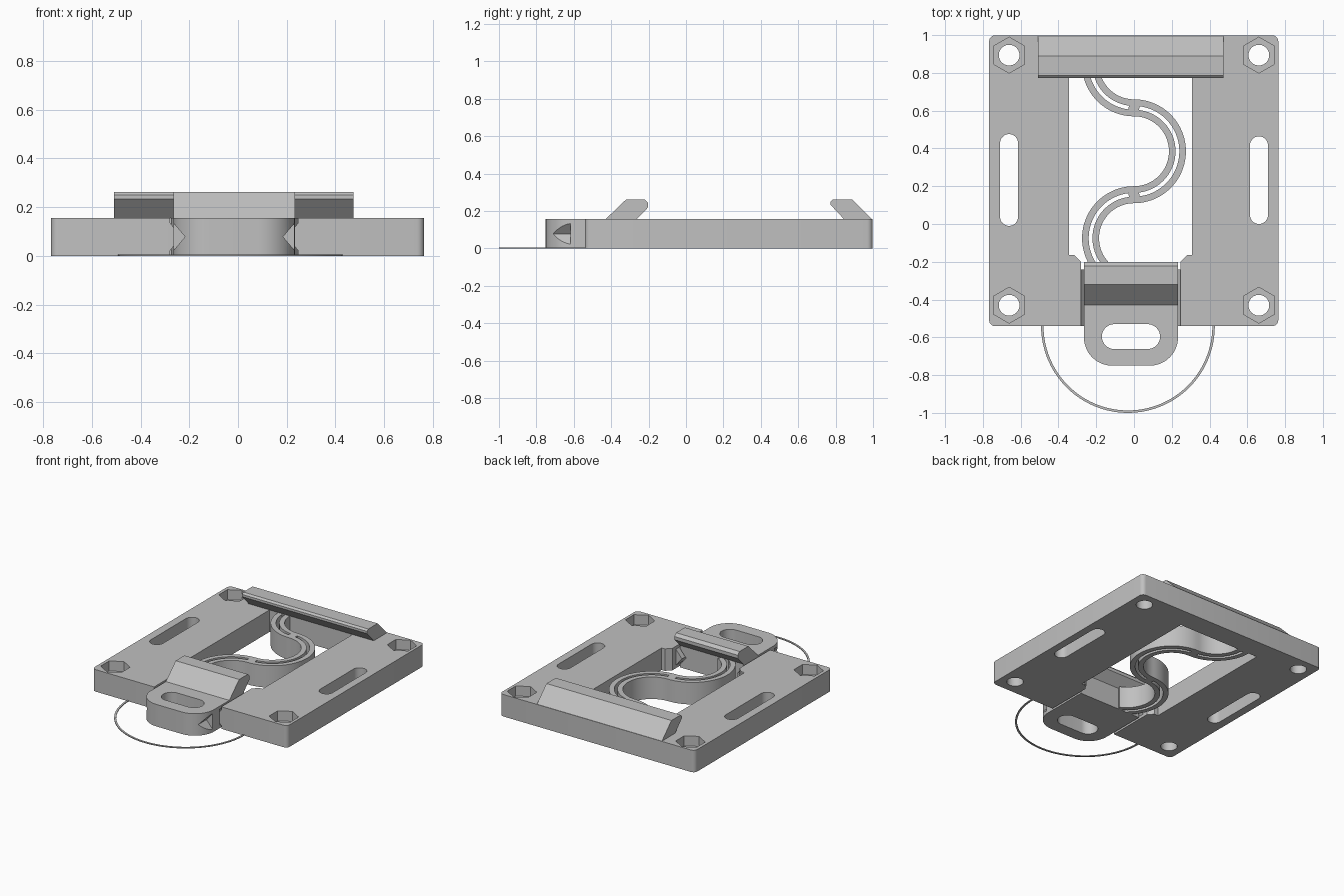
import bpy, bmesh, math
from mathutils import Vector

old = bpy.data.objects.get("Cube")
if old:
    bpy.data.objects.remove(old, do_unlink=True)

GREY = (0.53, 0.53, 0.53, 1)
grey = bpy.data.materials.new("plain grey")
grey.use_nodes = True
grey.diffuse_color = GREY
grey.node_tree.nodes["Principled BSDF"].inputs["Base Color"].default_value = GREY

TOP = 0.156
MID = -0.016          # centre line of the sliding tongue
HALF = 0.249          # half width of the tongue


def prism(name, outline, lo, hi, axis="z"):
    """Extrude a 2D outline along one axis."""
    place = {"x": lambda a, b, t: (t, a, b),
             "y": lambda a, b, t: (a, t, b),
             "z": lambda a, b, t: (a, b, t)}[axis]
    bm = bmesh.new()
    face = bm.faces.new([bm.verts.new(place(a, b, lo)) for a, b in outline])
    new = bmesh.ops.extrude_face_region(bm, geom=[face])["geom"]
    bmesh.ops.translate(bm, vec=Vector(place(0, 0, hi - lo)),
                        verts=[v for v in new if isinstance(v, bmesh.types.BMVert)])
    bmesh.ops.recalc_face_normals(bm, faces=bm.faces)
    mesh = bpy.data.meshes.new(name)
    bm.to_mesh(mesh)
    bm.free()
    obj = bpy.data.objects.new(name, mesh)
    mesh.materials.append(grey)
    bpy.context.collection.objects.link(obj)
    return obj


def arc(cx, cy, r, a0, a1, steps):
    angles = [math.radians(a0 + (a1 - a0) * i / steps) for i in range(steps + 1)]
    return [(cx + r * math.cos(a), cy + r * math.sin(a)) for a in angles]


def band(name, cx, cy, r0, r1, a0, a1, height=TOP):
    """Curved strip between two radii."""
    n = max(2, int(abs(a1 - a0) / 4))
    outline = arc(cx, cy, r1, a0, a1, n) + arc(cx, cy, r0, a1, a0, n)
    return prism(name, outline, 0, height)


def activate(obj):
    bpy.ops.object.select_all(action="DESELECT")
    obj.select_set(True)
    bpy.context.view_layer.objects.active = obj


def cut(obj, cutters):
    activate(obj)
    for c in cutters:
        mod = obj.modifiers.new("cut", "BOOLEAN")
        mod.operation, mod.solver, mod.object = "DIFFERENCE", "EXACT", c
        bpy.ops.object.modifier_apply(modifier=mod.name)
        bpy.data.objects.remove(c, do_unlink=True)


def slot(x0, x1, y0, y1):
    """Cutter for a rounded slot through the full thickness."""
    r = min(x1 - x0, y1 - y0) / 2
    if x1 - x0 > y1 - y0:
        y = (y0 + y1) / 2
        outline = arc(x1 - r, y, r, -90, 90, 16) + arc(x0 + r, y, r, 90, 270, 16)
    else:
        x = (x0 + x1) / 2
        outline = arc(x, y1 - r, r, 0, 180, 16) + arc(x, y0 + r, r, 180, 360, 16)
    return prism("slot_cutter", outline, -0.1, 0.3)


# Base plate: a frame open at the front, with chamfered slot mouth
L, R, B, F, rad = -0.767, 0.764, 0.998, -0.54, 0.03
outline = [(0.247, F)]
outline += arc(R - rad, F + rad, rad, -90, 0, 5) + arc(R - rad, B - rad, rad, 0, 90, 5)
outline += arc(L + rad, B - rad, rad, 90, 180, 5) + arc(L + rad, F + rad, rad, 180, 270, 5)
outline += [(-0.28, F), (-0.28, -0.2), (-0.315, -0.165), (-0.344, -0.165), (-0.344, 0.845),
            (0.307, 0.845), (0.307, -0.165), (0.282, -0.165), (0.247, -0.2)]
plate = prism("base_plate", outline, 0, TOP)

# Side slots, screw holes and hexagonal nut pockets
cutters = [slot(-0.709, -0.614, -0.01, 0.476), slot(0.614, 0.709, 0.0, 0.464)]
for x in (-0.661, 0.661):
    for y in (0.894, -0.43):
        cutters.append(prism("hole_cutter", arc(x, y, 0.055, 0, 345, 23), -0.1, 0.3))
        cutters.append(prism("nut_cutter", arc(x, y, 0.095, 30, 330, 5), 0.085, 0.3))
cut(plate, cutters)

# Sliding tongue with rounded front, finger slot and V grooves
r = 0.15
x0, x1 = MID - HALF, MID + HALF
outline = arc(x0 + r, -0.6, r, 180, 270, 14) + arc(x1 - r, -0.6, r, 270, 360, 14)
outline += [(x1, -0.265), (x0, -0.265)]
tongue = prism("sliding_tongue", outline, 0, TOP)
cutters = [slot(MID - 0.154, MID + 0.154, -0.662, -0.53)]
for s in (-1, 1):
    edge = MID + s * HALF
    groove = [(edge + s * 0.01, 0.01), (edge - s * 0.048, 0.078), (edge + s * 0.01, 0.146)]
    cutters.append(prism("groove_cutter", groove, -0.8, -0.617, "y"))
    cutters.append(prism("groove_cutter", groove, -0.54, -0.2, "y"))
cut(tongue, cutters)

# Guide ridges on the plate that run in the grooves
for s, name in ((-1, "right_guide_ridge"), (1, "left_guide_ridge")):
    wall = MID + s * 0.264
    prism(name, [(wall, 0.02), (wall - s * 0.048, 0.078), (wall, 0.136)], F, -0.24, "y")

# Hooks: the fixed one at the back, the sprung one on the tongue
prism("fixed_hook", [(0.995, 0.15), (0.995, TOP), (0.889, 0.262), (0.785, 0.262),
                     (0.772, 0.25), (0.772, 0.234), (0.845, TOP), (0.845, 0.15)],
      -0.508, 0.473, "x")
prism("sprung_hook", [(-0.43, 0.15), (-0.43, TOP), (-0.32, 0.262), (-0.222, 0.262),
                      (-0.202, 0.243), (-0.202, 0.22), (-0.265, TOP), (-0.265, 0.15)],
      x0, x1, "x")

# S-shaped spring: twin strips joined by short bridges
springs = [("upper", 0.845, 176, 270), ("middle", 0.385, 90, -90), ("lower", -0.075, 90, 245)]
mid_r = 0.23
parts = []
for name, cy, a0, a1 in springs:
    for d0, d1 in ((-0.045, -0.01), (0.01, 0.045)):
        parts.append(band(name + "_spring_strip", 0, cy, mid_r + d0, mid_r + d1, a0, a1))
    step = math.copysign(7, a1 - a0)
    for b0, b1 in ((a0, a0 + step), (a1 - step, a1)):
        parts.append(band(name + "_spring_bridge", 0, cy, mid_r - 0.02, mid_r + 0.02, b0, b1))

# Thin loop lying on the ground at the front
loop = band("front_loop", -0.032, -0.54, 0.447, 0.46, 180, 360, 0.006)

for obj in [plate, tongue, loop] + parts:
    activate(obj)
    bpy.ops.object.shade_smooth_by_angle(angle=math.radians(30))
